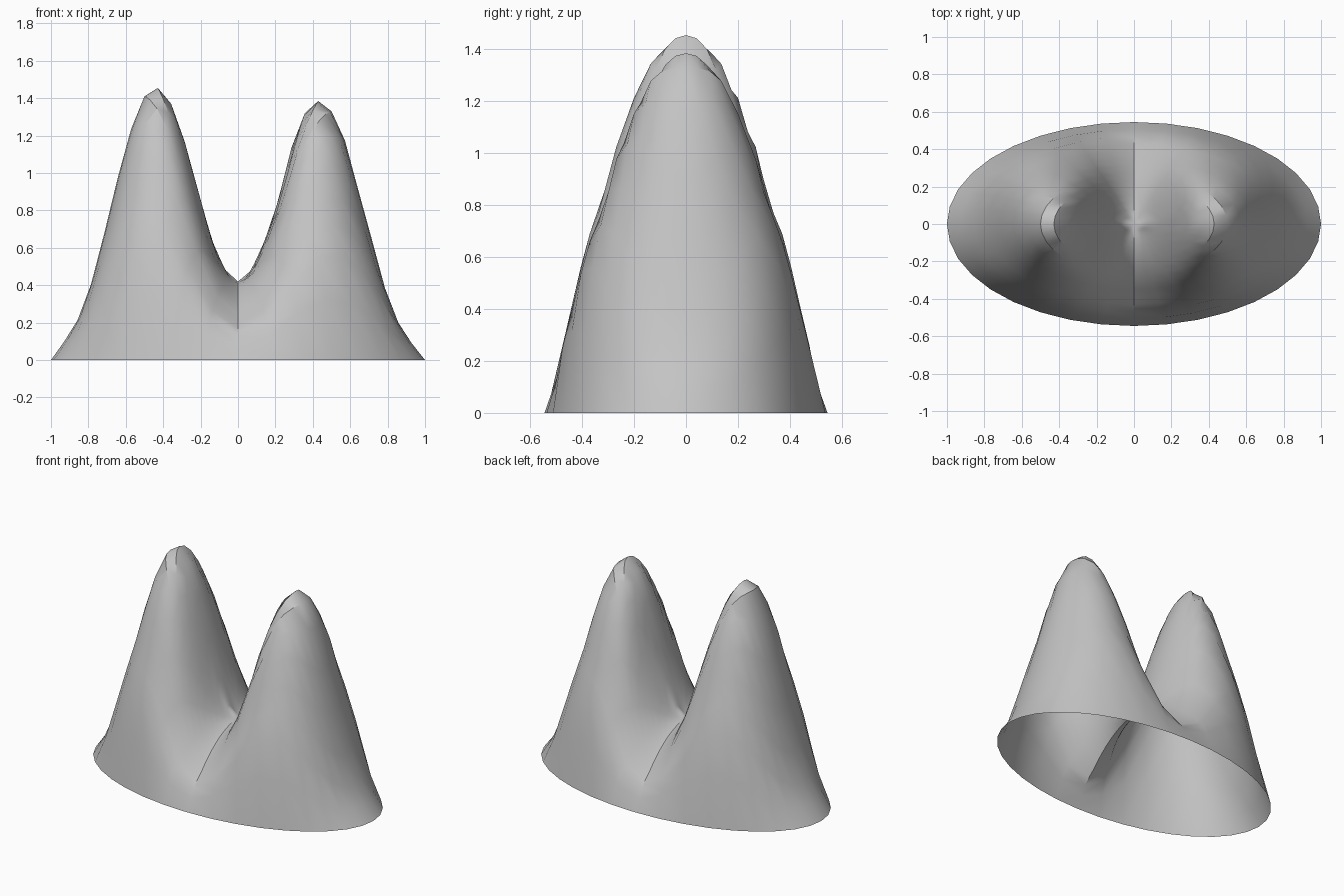
import bpy, bmesh, math

if "Cube" in bpy.data.objects:
    bpy.data.objects.remove(bpy.data.objects["Cube"])

RINGS, SEGS, DEPTH = 14, 36, 0.545

# Ridge heights along the long axis, from the centre out to each rim
LEFT = [0.42, 0.485, 0.65, 0.91, 1.17, 1.37, 1.455, 1.41, 1.235, 0.975, 0.68, 0.405, 0.215, 0.10, 0.0]
RIGHT = [0.42, 0.48, 0.64, 0.85, 1.135, 1.32, 1.385, 1.33, 1.175, 0.91, 0.65, 0.385, 0.20, 0.09, 0.0]
# Fall-off from the centre to the rim
FADE = [1.2 * (1 - (i / RINGS) ** 2) for i in range(11)] + [0.49, 0.38, 0.22, 0.0]


def strength(x):
    """Smoothly interpolated ridge height with the fall-off divided out."""
    table = LEFT if x < 0 else RIGHT
    f = [h / k for h, k in zip(table[:-1], FADE[:-1])]
    f.append(f[-1])
    t = min(abs(x) * RINGS, RINGS - 1e-6)
    i = int(t)
    t -= i
    a, b, c, d = f[abs(i - 1)], f[i], f[i + 1], f[min(i + 2, RINGS)]
    return b + 0.5 * t * (c - a + t * (2 * a - 5 * b + 4 * c - d + t * (3 * (b - c) + d - a)))


# Open twin-peaked shell on an elliptical polar grid
bm = bmesh.new()
centre = bm.verts.new((0, 0, FADE[0] * strength(0)))
rings = []
for i in range(1, RINGS + 1):
    ring = []
    for j in range(SEGS):
        a = 2 * math.pi * j / SEGS
        x, y = i / RINGS * math.cos(a), i / RINGS * math.sin(a)
        ring.append(bm.verts.new((x, y * DEPTH, FADE[i] * strength(x))))
    rings.append(ring)
for j in range(SEGS):
    k = (j + 1) % SEGS
    bm.faces.new((centre, rings[0][j], rings[0][k]))
    for inner, outer in zip(rings, rings[1:]):
        bm.faces.new((inner[j], outer[j], outer[k], inner[k]))
mesh = bpy.data.meshes.new("twin_peaks")
bm.to_mesh(mesh)
bm.free()

grey = bpy.data.materials.new("grey")
grey.diffuse_color = (0.55, 0.55, 0.55, 1)
grey.use_nodes = True
grey.node_tree.nodes["Principled BSDF"].inputs["Base Color"].default_value = grey.diffuse_color
mesh.materials.append(grey)
shell = bpy.data.objects.new("twin_peaks", mesh)
bpy.context.collection.objects.link(shell)

# Soft shading with the sharp creases kept
bpy.context.view_layer.objects.active = shell
shell.select_set(True)
bpy.ops.object.shade_smooth_by_angle(angle=math.radians(30))
